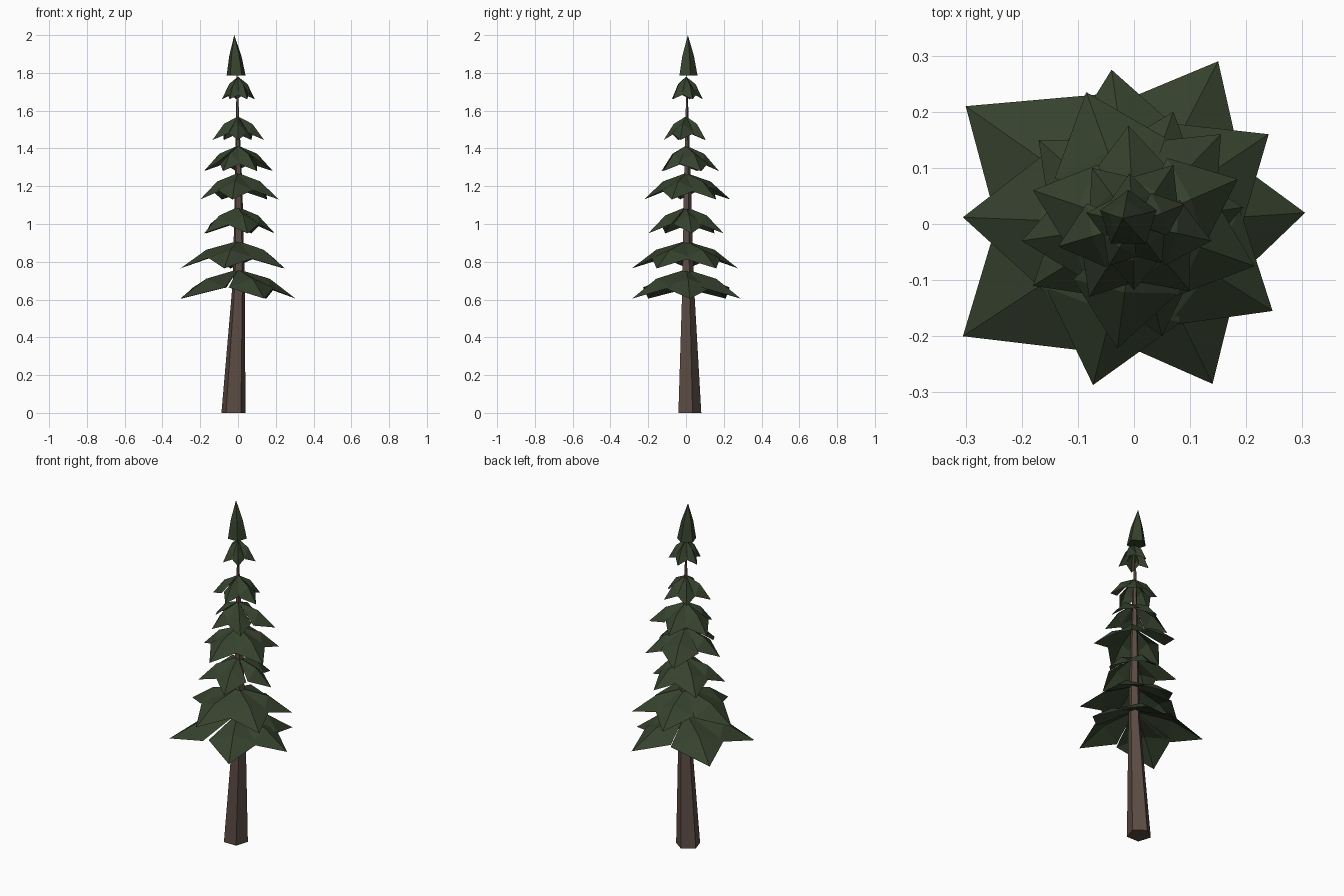
import bpy
from math import cos, sin, radians, hypot

if "Cube" in bpy.data.objects:
    bpy.data.objects.remove(bpy.data.objects["Cube"])


def material(name, rgb):
    m = bpy.data.materials.new(name)
    m.diffuse_color = (*rgb, 1)
    m.use_nodes = True
    m.node_tree.nodes["Principled BSDF"].inputs["Base Color"].default_value = m.diffuse_color
    return m


green = material("dark pine green", (0.037, 0.054, 0.027))
brown = material("bark brown", (0.105, 0.071, 0.056))


def add_mesh(name, verts, faces, mat):
    me = bpy.data.meshes.new(name)
    me.from_pydata(verts, [], faces)
    me.materials.append(mat)
    ob = bpy.data.objects.new(name, me)
    bpy.context.collection.objects.link(ob)
    return ob


def lofted(name, rings, tip, start, mat):
    """Five-sided solid through rings (x, y, z, r), closed by a point."""
    verts, faces = [], [(4, 3, 2, 1, 0)]
    for x, y, z, r in rings:
        for i in range(5):
            a = radians(start + 72 * i)
            verts.append((x + r * cos(a), y + r * sin(a), z))
    for k in range(len(rings) - 1):
        for i in range(5):
            j = (i + 1) % 5
            faces.append((5*k + i, 5*k + j, 5*k + 5 + j, 5*k + 5 + i))
    n = 5 * (len(rings) - 1)
    verts.append(tip)
    faces += [(n + i, n + (i + 1) % 5, len(verts) - 1) for i in range(5)]
    return add_mesh(name, verts, faces, mat)


def branch_tier(name, apex, low, side_drop, tips):
    """Star of five folded kite-shaped boughs hanging from the trunk."""
    verts, faces = [], []
    drop = apex - low
    for x, y in tips:
        b = len(verts)
        # along, across, share of drop: root, ridge, left, tip, right
        for u, v, d in ((0, 0, 0), (.55, 0, .32), (.5, .42, side_drop),
                        (1, 0, 1), (.5, -.42, side_drop)):
            verts.append((u*x - v*y, u*y + v*x, apex - d * drop))
        faces += [(b, b+1, b+2), (b+1, b+3, b+2),
                  (b, b+4, b+1), (b+1, b+4, b+3)]
    return add_mesh(name, verts, faces, green)


# Trunk, leaning slightly at the foot
lofted("trunk", [(-.024, .014, 0, .067), (.004, .008, .7, .033),
                 (.003, .006, 1.2, .021)], (-.006, .004, 1.84), 18, brown)

# Branch tiers, bottom to top: apex height, tip height, side sag, bough tips
tiers = [
    (.76, .605, .62, ((.305, .02), (.15, .29), (-.3, .21),
                      (-.305, -.2), (.14, -.285))),
    (.91, .765, .62, ((.24, .16), (-.04, .275), (-.305, .012),
                      (-.073, -.287), (.247, -.155))),
    (1.09, .95, .65, ((.07, .2), (-.17, .15), (-.18, -.11),
                      (.05, -.2), (.195, .03))),
    (1.27, 1.13, .65, ((.155, .16), (-.085, .235), (-.2, -.03),
                       (-.03, -.222), (.215, -.075))),
    (1.415, 1.28, .7, ((.185, .08), (-.01, .175), (-.18, .06),
                       (-.08, -.13), (.1, -.12))),
    (1.57, 1.445, .72, ((.07, .105), (-.075, .1), (-.135, -.04),
                        (0, -.118), (.138, -.03))),
    (1.78, 1.66, .78, ((.09, .035), (-.008, .09), (-.085, .02),
                       (-.045, -.075), (.05, -.07))),
]
for n, t in enumerate(tiers):
    branch_tier(f"branch_tier_{n + 1}", *t)

# Pointed treetop
lofted("treetop", [(-.01, .008, 1.785, .053), (-.014, .008, 1.89, .034)],
       (-.02, .01, 2), 90, green)
